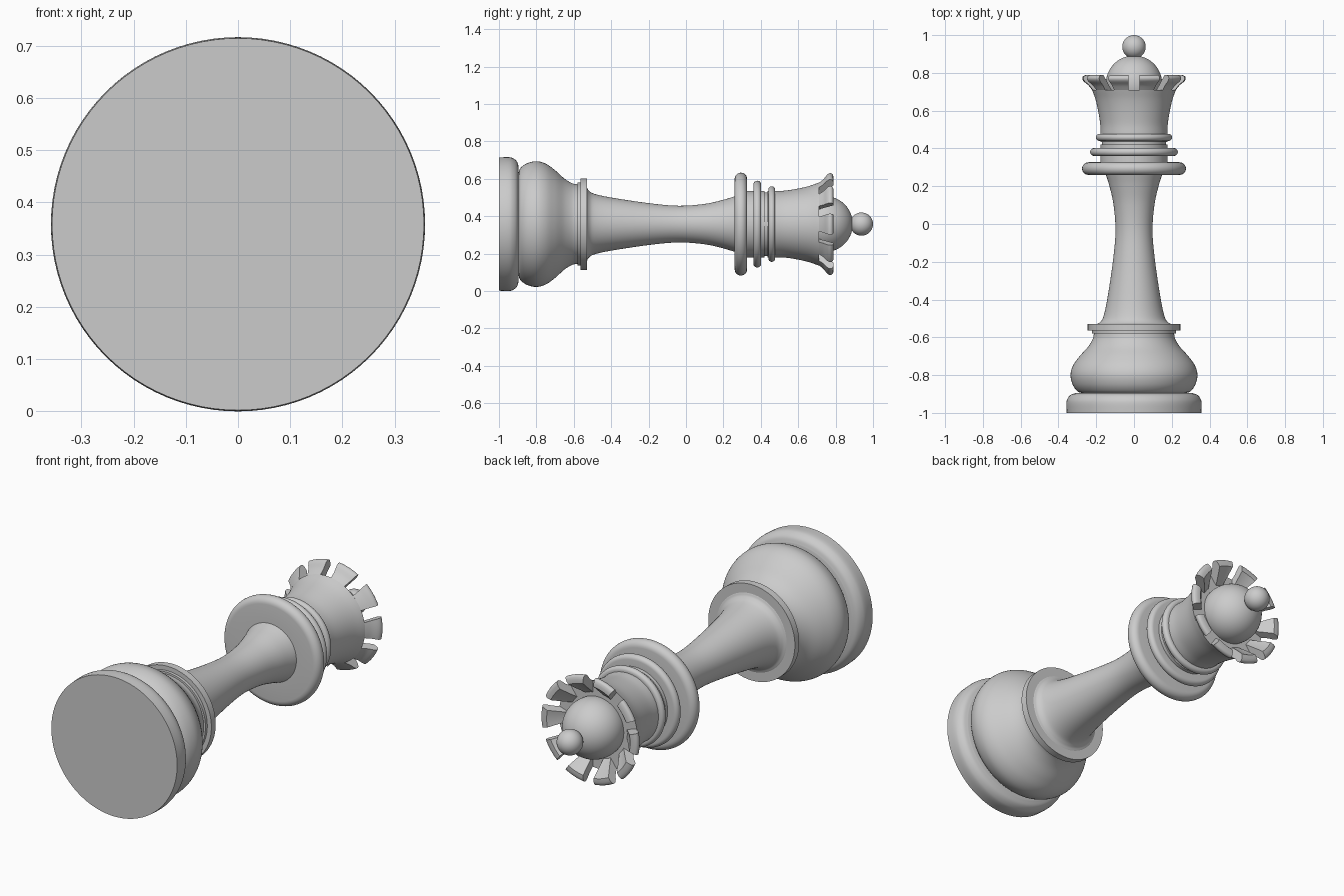
import bpy, bmesh
from math import sin, cos, asin, pi, radians
from mathutils import Vector

if "Cube" in bpy.data.objects:
    bpy.data.objects.remove(bpy.data.objects["Cube"])

AXIS_Z = 0.358      # height of the turning axis of the lying piece
SEGMENTS = 96

grey = bpy.data.materials.new("plain grey")
grey.use_nodes = True
grey.diffuse_color = (0.6, 0.6, 0.6, 1)
grey.node_tree.nodes["Principled BSDF"].inputs["Base Color"].default_value = (0.6, 0.6, 0.6, 1)


def finish(name, bm):
    mesh = bpy.data.meshes.new(name)
    bm.to_mesh(mesh)
    bm.free()
    mesh.materials.append(grey)
    obj = bpy.data.objects.new(name, mesh)
    bpy.context.collection.objects.link(obj)
    bpy.ops.object.select_all(action="DESELECT")
    obj.select_set(True)
    bpy.context.view_layer.objects.active = obj
    bpy.ops.object.shade_smooth_by_angle(angle=radians(35))
    return obj


def polar(y, r, angle):
    return Vector((r * cos(angle), y, AXIS_Z + r * sin(angle)))


def smooth(points, steps=6):
    """Catmull-Rom curve through (y, radius) points."""
    p = [Vector(q) for q in points]
    p = [2 * p[0] - p[1]] + p + [2 * p[-1] - p[-2]]
    out = []
    for a, b, c, d in zip(p, p[1:], p[2:], p[3:]):
        for k in range(steps):
            t = k / steps
            out.append((2 * b + (c - a) * t + (2 * a - 5 * b + 4 * c - d) * t * t
                        + (3 * b - a - 3 * c + d) * t ** 3) / 2)
    return out + [p[-2]]


def arc(y, r, radius, start, end, steps=12):
    """Arc in the profile plane; 0 points outward, 90 points to the tip."""
    angles = [radians(start + (end - start) * k / steps) for k in range(steps + 1)]
    return [(y + radius * sin(a), r + radius * cos(a)) for a in angles]


def lathe(name, profile):
    bm = bmesh.new()
    rings = [[bm.verts.new(polar(y, max(r, 0), 2 * pi * k / SEGMENTS)) for k in range(SEGMENTS)]
             for y, r in profile]
    for low, high in zip(rings, rings[1:]):
        for k in range(SEGMENTS):
            n = (k + 1) % SEGMENTS
            bm.faces.new((low[k], high[k], high[n], low[n]))
    bmesh.ops.remove_doubles(bm, verts=bm.verts, dist=1e-5)
    return finish(name, bm)


def round_ring(name, y0, y1, inner, outer):
    half = (y1 - y0) / 2
    edge = arc((y0 + y1) / 2, outer - half, half, -90, 90)
    return lathe(name, [(y0, inner)] + edge + [(y1, inner)])


# Foot and belly
lathe("base", [(-1, 0), (-1, 0.356)] + smooth([(-1, 0.356), (-0.95, 0.358), (-0.925, 0.352),
      (-0.905, 0.336), (-0.895, 0.31)]) + [(-0.895, 0.27)])
lathe("belly", smooth([(-0.895, 0.275), (-0.885, 0.3), (-0.85, 0.325), (-0.8, 0.336), (-0.75, 0.323),
      (-0.7, 0.288), (-0.65, 0.243), (-0.61, 0.219), (-0.58, 0.212)]))
lathe("lower_collar", [(-0.58, 0.2), (-0.58, 0.222), (-0.565, 0.222), (-0.565, 0.245),
      (-0.53, 0.245), (-0.53, 0.18)])

# Waisted stem
lathe("stem", smooth([(-0.53, 0.198), (-0.52, 0.18), (-0.49, 0.162), (-0.4, 0.142), (-0.2, 0.112),
      (-0.04, 0.098), (0.1, 0.108), (0.2, 0.13), (0.265, 0.15)]))

# Neck with its three rounded rings
lathe("neck", [(0.32, 0.178), (0.42, 0.178), (0.42, 0.17), (0.435, 0.17), (0.435, 0.178), (0.48, 0.178)])
round_ring("large_neck_ring", 0.26, 0.327, 0.14, 0.275)
round_ring("middle_neck_ring", 0.36, 0.402, 0.175, 0.232)
round_ring("small_neck_ring", 0.44, 0.477, 0.17, 0.202)

# Flared cup, closed by the floor of the crown slots
lathe("crown_cup", smooth([(0.475, 0.178), (0.53, 0.179), (0.6, 0.19), (0.66, 0.204),
      (0.71, 0.222)]) + [(0.71, 0.13)])

# Dome and tip ball
lathe("dome", arc(0.743, 0, 0.149, -15, 90, 24))
lathe("tip_ball", arc(0.938, 0, 0.062, -90, 90, 24))

# Ten crown teeth: the flared rim, divided by slots with parallel sides
TOOTH_COUNT, SLOT_HALF, ACROSS = 10, 0.03, 8
rim = [(0.71, 0.165)] + smooth([(0.71, 0.222), (0.735, 0.242), (0.755, 0.266), (0.77, 0.274),
                                (0.783, 0.269), (0.789, 0.254)], 3) + [(0.789, 0.236), (0.75, 0.2)]
bm = bmesh.new()
for tooth in range(TOOTH_COUNT):
    middle = 2 * pi * tooth / TOOTH_COUNT
    rows = []
    for k in range(ACROSS + 1):
        side = 2 * k / ACROSS - 1
        rows.append([bm.verts.new(polar(y, r, middle + side * (pi / TOOTH_COUNT - asin(SLOT_HALF / r))))
                     for y, r in rim])
    for a, b in zip(rows, rows[1:]):
        for i in range(len(rim)):
            j = (i + 1) % len(rim)
            bm.faces.new((a[i], a[j], b[j], b[i]))
    bm.faces.new(rows[0][::-1])
    bm.faces.new(rows[-1])
finish("crown_teeth", bm)
